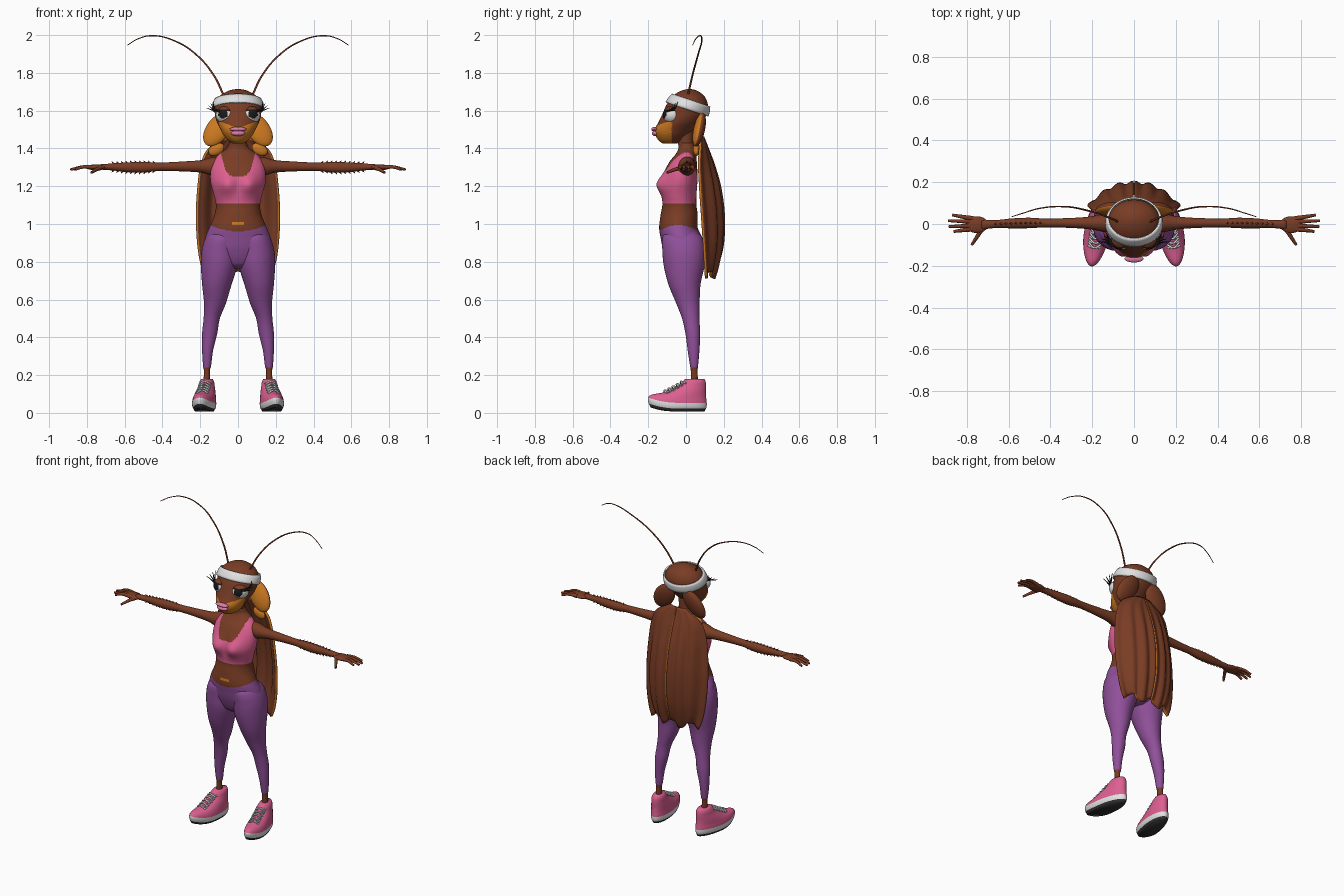
import bpy, bmesh, math
from mathutils import Matrix, Vector, Euler

if "Cube" in bpy.data.objects:
    bpy.data.objects.remove(bpy.data.objects["Cube"])


def material(name, r, g, b):
    m = bpy.data.materials.new(name)
    m.use_nodes = True
    m.diffuse_color = (r, g, b, 1)
    m.node_tree.nodes["Principled BSDF"].inputs["Base Color"].default_value = (r, g, b, 1)
    return m


BROWN = material("brown skin", .19, .045, .018)
ORANGE = material("orange", .6, .19, .015)
PINK = material("pink fabric", .72, .115, .28)
PURPLE = material("purple fabric", .28, .08, .32)
WHITE = material("white", .75, .75, .75)
BLACK = material("black", .01, .01, .01)
SOLE = material("dark rubber", .03, .03, .03)
LIP = material("lip pink", .72, .2, .38)


def finish(name, bm, mats, mirror=False):
    bmesh.ops.recalc_face_normals(bm, faces=bm.faces)
    me = bpy.data.meshes.new(name)
    bm.to_mesh(me)
    bm.free()
    me.shade_smooth()
    for m in mats:
        me.materials.append(m)
    ob = bpy.data.objects.new(name, me)
    bpy.context.collection.objects.link(ob)
    if mirror:
        ob.modifiers.new("mirror", 'MIRROR').use_mirror_merge = False
    return ob


def interp(keys, t):
    """Smooth interpolation of key rows by their first value."""
    i = max(k for k in range(len(keys) - 1) if k == 0 or keys[k][0] <= t)
    a, b = keys[i], keys[i + 1]
    p, q = keys[max(i - 1, 0)], keys[min(i + 2, len(keys) - 1)]
    h = b[0] - a[0]
    s = (t - a[0]) / h
    out = []
    for j in range(1, len(a)):
        m0 = (b[j] - p[j]) / (b[0] - p[0]) * h
        m1 = (q[j] - a[j]) / (q[0] - a[0]) * h
        out.append((2*s**3 - 3*s*s + 1) * a[j] + (s**3 - 2*s*s + s) * m0
                   + (3*s*s - 2*s**3) * b[j] + (s**3 - s*s) * m1)
    return out


def grid(bm, rows, closed):
    vs = [[bm.verts.new(p) for p in row] for row in rows]
    n = len(rows[0])
    for r0, r1 in zip(vs, vs[1:]):
        for j in range(n if closed else n - 1):
            k = (j + 1) % n
            bm.faces.new((r0[j], r0[k], r1[k], r1[j]))
    return vs


def loft(name, keys, mats, rule=None, warp=None, n=40, steps=40, along_x=False, mirror=False):
    """Stack of ellipses; each key is (position, centre, centre, radius, radius)."""
    rows = []
    for i in range(steps + 1):
        t = keys[0][0] + (keys[-1][0] - keys[0][0]) * i / steps
        cu, cv, ru, rv = interp(keys, t)
        row = []
        for j in range(n):
            a = math.tau * j / n
            u, v = cu + ru * math.cos(a), cv + rv * math.sin(a)
            row.append(Vector((t, u, v) if along_x else (u, v, t)))
        rows.append(row)
    bm = bmesh.new()
    vs = grid(bm, rows, True)
    bm.faces.new(vs[0])
    bm.faces.new(vs[-1])
    if rule:
        for f in bm.faces:
            f.material_index = rule(f.calc_center_median())
    if warp:
        for v in bm.verts:
            v.co = warp(v.co)
    return finish(name, bm, mats, mirror)


def blob(name, loc, size, mats, rot=(0, 0, 0), rule=None, mirror=False):
    bm = bmesh.new()
    bmesh.ops.create_uvsphere(bm, u_segments=40, v_segments=28, radius=1)
    if rule:
        for f in bm.faces:
            f.material_index = rule(f.calc_center_median())
    turn = Euler([math.radians(a) for a in rot]).to_matrix().to_4x4()
    bm.transform(Matrix.Translation(loc) @ turn @ Matrix.Diagonal((*size, 1)))
    return finish(name, bm, mats, mirror)


def strands(name, paths, depth, mat, tip=1.0):
    """Tapered tubes through points, on both sides of the body."""
    cu = bpy.data.curves.new(name, 'CURVE')
    cu.dimensions = '3D'
    cu.bevel_depth, cu.bevel_resolution, cu.use_fill_caps = depth, 3, True
    cu.materials.append(mat)
    for side in (-1, 1):
        for path in paths:
            sp = cu.splines.new('BEZIER')
            sp.bezier_points.add(len(path) - 1)
            for i, (b, p) in enumerate(zip(sp.bezier_points, path)):
                b.co = (side * p[0], p[1], p[2])
                b.handle_left_type = b.handle_right_type = 'AUTO'
                b.radius = 1 + (tip - 1) * i / (len(path) - 1)
    bpy.context.collection.objects.link(bpy.data.objects.new(name, cu))


# Torso with sports top and waistband
def torso_rule(p):
    x = abs(p.x)
    if p.z < .96 + 1.6 * x * x:
        return 2
    if p.y < 0 and x < .032 and .997 < p.z < 1.013:
        return 3
    neck = 1.25 + .12 * (x / .088) ** 4
    if 1.11 < p.z < neck and x < .15 - max(0, p.z - 1.26) * .33:
        return 1
    return 0


def bust(p):
    if p.y < -.02:
        p.y -= .042 * math.exp(-((abs(p.x) - .06) / .055) ** 2 - ((p.z - 1.21) / .055) ** 2)
    return p


loft("torso", [(.765, 0, 0, .05, .06), (.79, 0, 0, .13, .09), (.86, 0, -.01, .182, .11),
               (.93, 0, -.025, .172, .11), (.98, 0, -.04, .152, .102), (1.05, 0, -.036, .124, .098),
               (1.1, 0, -.035, .117, .09), (1.15, 0, -.035, .127, .09), (1.22, 0, -.03, .145, .09),
               (1.28, 0, -.025, .145, .085), (1.33, 0, -.015, .13, .072), (1.37, 0, 0, .1, .055),
               (1.4, 0, .005, .06, .045), (1.43, 0, 0, .045, .042)],
     [BROWN, PINK, PURPLE, ORANGE], torso_rule, bust, n=112, steps=130)
loft("neck", [(1.36, 0, .005, .055, .045), (1.42, 0, 0, .045, .04), (1.5, 0, -.01, .05, .05)], [BROWN], steps=8)

# Legs in leggings with bare ankles
loft("leg", [(.12, .165, .045, .018, .02), (.237, .165, .043, .016, .018), (.24, .164, .043, .02, .02),
             (.33, .161, .04, .029, .031), (.42, .15, .036, .04, .039), (.5, .139, .025, .043, .046),
             (.58, .122, .01, .058, .062), (.68, .112, -.008, .078, .085), (.78, .1, -.01, .096, .108),
             (.86, .096, -.012, .096, .113), (.93, .085, -.02, .085, .105), (.97, .075, -.03, .06, .07)],
     [BROWN, PURPLE], lambda p: int(p.z > .239), steps=70, mirror=True)


# Shoes, turned outwards with a raised toe
def shoe_warp(p):
    p.z += 1.3 * max(0, -p.y - .06) ** 2
    p.x *= 1 - .8 * max(0, -p.y - .09)
    return Matrix.Rotation(math.radians(9), 3, 'Z') @ p + Vector((.172, 0, 0))


loft("shoe", [(.008, 0, -.045, .046, .145), (.03, 0, -.046, .058, .156), (.055, 0, -.046, .06, .157),
              (.08, 0, -.035, .057, .143), (.11, 0, 0, .051, .106), (.14, 0, .03, .043, .077),
              (.165, 0, .043, .038, .062), (.18, 0, .047, .03, .052)],
     [SOLE, WHITE, PINK], lambda p: 0 if p.z < .021 else 1 if p.z < .055 else 2, shoe_warp, n=56, steps=34, mirror=True)
laces = []
for i in range(5):
    y, z = -.115 + .022 * i, .113 + .0125 * i
    for s in (-1, 1):
        laces.append([shoe_warp(Vector(q)) for q in
                      ((-s * .032, y + .022, z - .006), (0, y, z + .003), (s * .032, y + .006, z - .012))])
strands("shoe_laces", laces, .0045, WHITE)

# Arms, forearm spikes and hands
ARM = [(.07, .005, 1.31, .045, .048), (.14, .005, 1.305, .044, .048), (.19, .005, 1.305, .034, .034),
       (.26, .005, 1.305, .026, .028), (.42, .005, 1.303, .021, .022), (.5, .005, 1.3, .025, .028),
       (.58, .003, 1.3, .024, .026), (.66, 0, 1.302, .019, .019), (.73, -.003, 1.302, .024, .014)]
loft("arm", ARM, [BROWN], along_x=True, n=28, mirror=True)
spikes = []
for i in range(10):
    x = .44 + .024 * i
    cy, cz, ry, rz = interp(ARM, x)
    for s in (-1, 1):
        spikes.append([(x, cy, cz + s * rz * .7), (x + .012, cy, cz + s * (rz + .009))])
strands("forearm_spikes", spikes, .008, BROWN, .1)
blob("palm", (.752, -.003, 1.3), (.055, .04, .015), [BROWN], mirror=True)
fingers = [[(.77, y0, 1.3), (.82, (y0 + y1) / 2, 1.302), (tip, y1, 1.288)] for y0, y1, tip in
           ((.026, .043, .868), (.01, .016, .888), (-.008, -.012, .885), (-.024, -.036, .862))]
fingers.append([(.725, -.02, 1.298), (.75, -.06, 1.288), (.776, -.1, 1.272)])
strands("fingers", fingers, .012, BROWN, .55)

# Head with a muzzle patch
HEAD = [(1.425, 0, -.085, .025, .035), (1.44, 0, -.083, .05, .06), (1.47, 0, -.075, .076, .087),
        (1.5, 0, -.06, .092, .106), (1.54, 0, -.03, .112, .115), (1.58, 0, -.008, .122, .118),
        (1.63, 0, .006, .125, .11), (1.67, 0, .012, .105, .09), (1.695, 0, .015, .072, .062),
        (1.71, 0, .018, .035, .03), (1.715, 0, .018, .004, .004)]
loft("head", HEAD, [BROWN, ORANGE],
     lambda p: int(p.y < -.075 and p.z < 1.505 + .4 * abs(p.x)), n=88, steps=90)
blob("upper_lip", (0, -.166, 1.502), (.045, .018, .012), [LIP])
blob("lower_lip", (0, -.161, 1.48), (.037, .02, .015), [LIP])


# Eyes with iris, lash line and lid
def eye_rule(p):
    if p.z > .58:
        return 2
    if p.z > .42 or (p.y < 0 and (p.x + .22) ** 2 + (p.z - .08) ** 2 < .24):
        return 1
    return 0


blob("eye", (.07, -.078, 1.578), (.05, .043, .046), [WHITE, BLACK, BROWN], (0, 0, 32), eye_rule, True)
strands("eyelashes", [[(.095, -.105, 1.598), (.125, -.09 + .01 * i, 1.6 + .004 * i),
                       (.168 - .012 * i, -.085 + .014 * i, 1.615 + .011 * i)] for i in range(4)], .006, BLACK, .2)

# Tilted headband hugging the skull
rows = []
for w in (-.027, -.013, 0, .013, .027):
    row = []
    for j in range(64):
        a = math.tau * j / 64
        z = 1.635 + w
        for _ in range(25):
            cx, cy, rx, ry = interp(HEAD, z)
            y = cy + (ry + .004) * math.sin(a)
            z += .5 * (1.635 + w - .33 * y - z)
        row.append(((rx + .004) * math.cos(a), y, z))
    rows.append(row)
bm = bmesh.new()
grid(bm, rows, True)
band = finish("headband", bm, [WHITE]).modifiers.new("thickness", 'SOLIDIFY')
band.thickness, band.offset = .008, 1

# Head lobes, shoulder flaps and antennae
blob("head_lobe", (.107, .07, 1.5), (.062, .03, .102), [BROWN, ORANGE], (-17, -33, 14),
     lambda p: int(p.y < -.1), True)
blob("shoulder_flap", (.115, .055, 1.395), (.045, .018, .03), [ORANGE], (0, 30, 0), mirror=True)
strands("antennae", [[(.075, .01, 1.68), (.13, .035, 1.79), (.225, .065, 1.9), (.33, .083, 1.967),
                      (.45, .075, 1.997), (.53, .052, 1.98), (.585, .035, 1.947)]], .0055, BROWN, .35)

# Folded wings: half width, back position and wrap depth by height
WING = [(.75, .165, .145, .045), (.8, .188, .165, .07), (.9, .208, .188, .1), (1.05, .216, .192, .115),
        (1.2, .208, .172, .105), (1.32, .19, .14, .075), (1.4, .15, .112, .04), (1.46, .05, .09, .01)]
rows = []
for i in range(41):
    z = .75 + .71 * i / 40
    w, back, depth = interp(WING, z)
    row = []
    for j in range(33):
        u = j / 32
        fold = .007 * math.cos(u * 19) * min(1, (1.46 - z) * 4)
        row.append((.002 + w * u, back - depth * u ** 2.2 + fold,
                    z + (.02 * math.cos(u * 9) - .02) * (1 - i / 40) ** 3))
    rows.append(row)
bm = bmesh.new()
grid(bm, rows, False)
wing = finish("wing", bm, [BROWN, ORANGE])
shell = wing.modifiers.new("thickness", 'SOLIDIFY')
shell.thickness, shell.offset, shell.material_offset_rim = .014, 0, 1
wing.modifiers.new("mirror", 'MIRROR').use_mirror_merge = False
